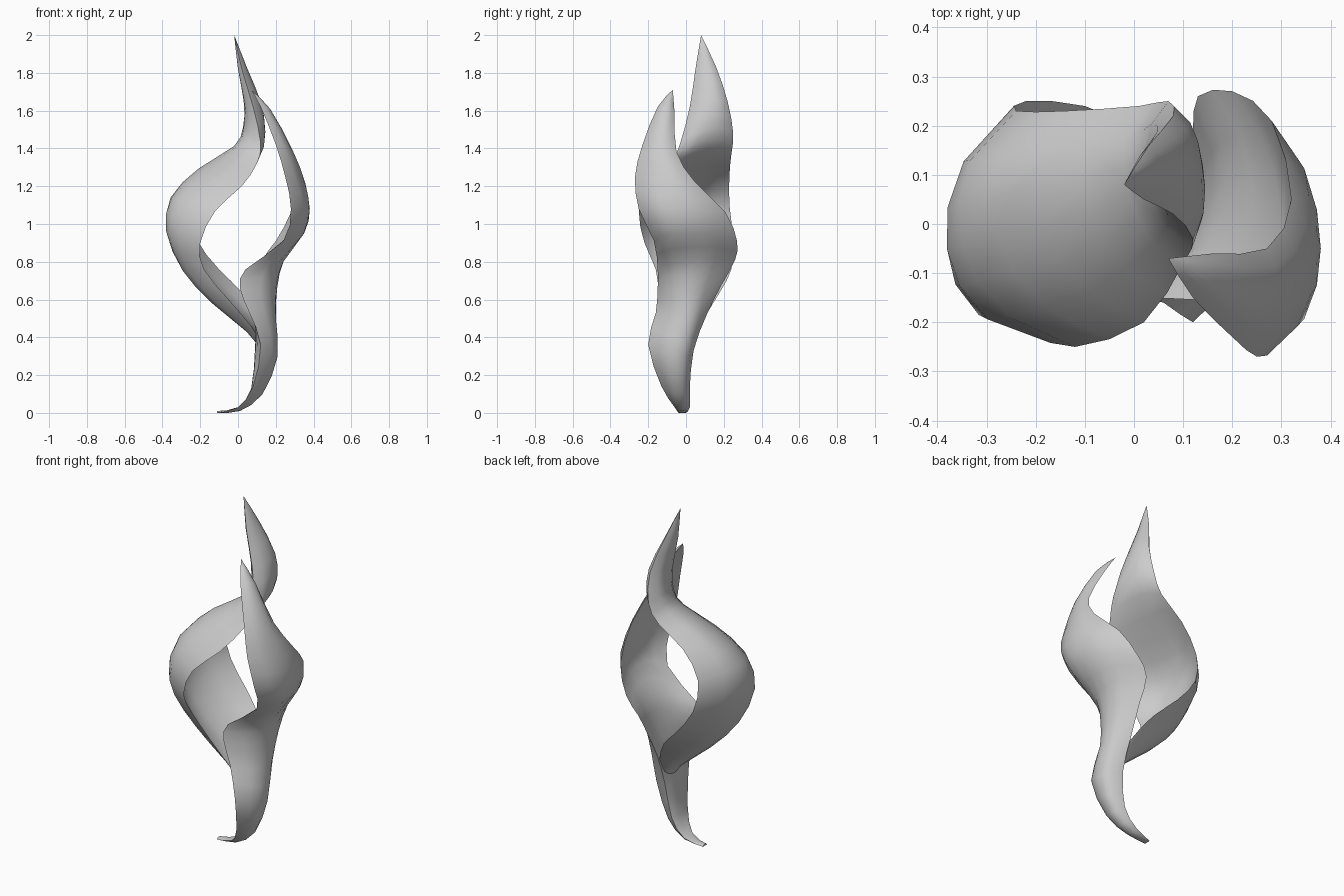
import bpy
import bmesh
from math import pi
from mathutils import Vector

default_cube = bpy.data.objects.get("Cube")
if default_cube:
    bpy.data.objects.remove(default_cube, do_unlink=True)

STEPS_ALONG = 2      # subdivisions between rail points
STEPS_ACROSS = 6     # subdivisions from front edge to back edge
ROUNDNESS = 0.7      # lower values give a boxier cross-section


def make_material(name, value):
    material = bpy.data.materials.new(name)
    material.use_nodes = True
    colour = (value, value, value, 1)
    material.diffuse_color = colour
    material.node_tree.nodes["Principled BSDF"].inputs["Base Color"].default_value = colour
    return material


def smooth_rail(points):
    """Run a smooth curve through rail points given in hundredths."""
    pts = [Vector(p) / 100 for p in points]
    padded = [pts[0]] + pts + [pts[-1]]
    rail = []
    for a, b, c, d in zip(padded, padded[1:], padded[2:], padded[3:]):
        for step in range(STEPS_ALONG):
            t = step / STEPS_ALONG
            rail.append(b + (c - a) * (t / 2)
                        + (a * 2 - b * 5 + c * 4 - d) * (t * t / 2)
                        + (b * 3 - a - c * 3 + d) * (t ** 3 / 2))
    return rail + [pts[-1]]


def arc_section(front, middle, back):
    """Bow a cross-section from edge to edge through a middle point."""
    bulge = middle - (front + back) / 2
    section = []
    for i in range(STEPS_ACROSS + 1):
        s = i / STEPS_ACROSS
        section.append(front.lerp(back, s) + bulge * (4 * s * (1 - s)) ** ROUNDNESS)
    return section


def build_blade(name, front_edge, back_edge, outer_spine, inner_spine, material):
    """Loft a closed leaf: an outer and an inner skin meeting at two edges."""
    fronts, backs = smooth_rail(front_edge), smooth_rail(back_edge)
    bm = bmesh.new()
    skins = []
    for spine in (outer_spine, inner_spine):
        rows = [[bm.verts.new(p) for p in arc_section(*station)]
                for station in zip(fronts, smooth_rail(spine), backs)]
        for low, high in zip(rows, rows[1:]):
            for i in range(STEPS_ACROSS):
                bm.faces.new((low[i], low[i + 1], high[i + 1], high[i]))
        skins.append(rows)

    # Cap the two ends, then weld the skins along the edges
    for end in (0, -1):
        bm.faces.new(skins[0][end] + skins[1][end][-2:0:-1])
    bmesh.ops.remove_doubles(bm, verts=bm.verts[:], dist=0.0005)
    bmesh.ops.recalc_face_normals(bm, faces=bm.faces[:])

    mesh = bpy.data.meshes.new(name)
    bm.to_mesh(mesh)
    bm.free()
    mesh.materials.append(material)
    blade = bpy.data.objects.new(name, mesh)
    bpy.context.collection.objects.link(blade)

    bpy.ops.object.select_all(action="DESELECT")
    blade.select_set(True)
    bpy.context.view_layer.objects.active = blade
    bpy.ops.object.shade_smooth_by_angle(angle=pi / 4)


stone = make_material("light grey stone", 0.6)

# Tall blade: springs from the stem, bows out to -x and thickens to the tip
build_blade(
    "tall_blade",
    front_edge=[(14, -8, 34), (7, -12, 46), (-5, -14, 60), (-18, -16, 76),
                (-20, -22, 90), (-12, -25, 107), (2, -20, 120), (10, -8, 132),
                (12, -3, 143), (8, 2, 162), (2, 5, 182), (-2, 8, 200)],
    back_edge=[(15, 3, 35), (11, 9, 49), (2, 18, 64), (-10, 24, 76),
               (-22, 25, 92), (-24, 23, 110), (-14, 23, 126), (1, 24, 137),
               (7, 25, 148), (8, 22, 165), (3, 16, 183), (-2, 8, 200)],
    outer_spine=[(14, -1, 31), (5, 0, 43), (-13, 1, 58), (-29, -1, 75),
                 (-38, -5, 96), (-35, -4, 114), (-19, 0, 129), (-1, 6, 141),
                 (3, 11, 151), (3, 12, 165), (0, 10, 182), (-2, 8, 200)],
    inner_spine=[(15, -1, 34), (9, 1, 46), (-8, 3, 62), (-23, 1, 78),
                 (-31, -2, 95), (-28, -2, 110), (-13, 3, 123), (9, 9, 138),
                 (14, 12, 150), (12, 13, 165), (5, 11, 182), (-2, 8, 200)],
    material=stone)

# Stem blade: rises from the curled foot, bows out to +x and ends lower
build_blade(
    "stem_blade",
    front_edge=[(-11, -4, 0), (0, -6, 3), (8, -13, 14), (12, -20, 36),
                (6, -16, 53), (1, -15, 66), (4, -15, 76), (24, -17, 91),
                (28, -25, 108), (25, -27, 125), (20, -23, 142),
                (12, -15, 162), (7, -7, 171)],
    back_edge=[(-11, 0, 0), (0, 2, 3), (8, 2, 13), (11, 4, 33),
               (11, 11, 52), (12, 19, 68), (13, 26, 81), (20, 27, 91),
               (28, 21, 106), (32, 5, 122), (27, -5, 138),
               (16, -6, 158), (7, -7, 171)],
    outer_spine=[(-11, -2, 0), (1, -2, 1), (13, -4, 10), (21, -5, 30),
                 (20, -2, 50), (20, -2, 66), (24, 0, 80), (35, 0, 95),
                 (38, -5, 108), (35, -11, 122), (28, -15, 140),
                 (17, -11, 161), (7, -7, 171)],
    inner_spine=[(-11, -2, 1), (0, -2, 3), (7, -5, 13), (9, -7, 34),
                 (10, -3, 52), (13, 0, 68), (18, 2, 83), (30, 2, 97),
                 (32, -3, 108), (31, -10, 122), (24, -13, 141),
                 (14, -10, 161), (7, -7, 171)],
    material=stone)
